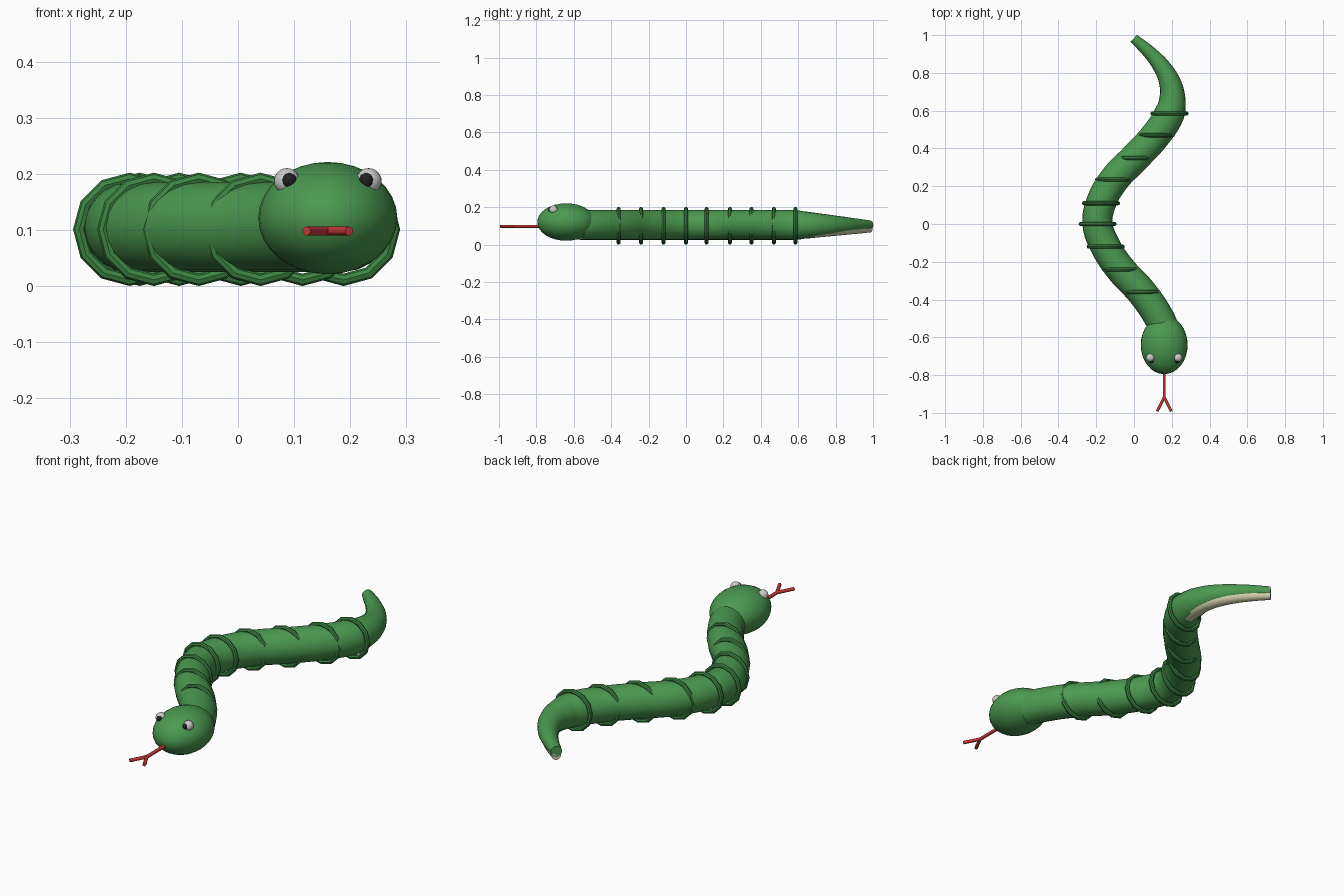
import bpy
from math import radians, pi
from mathutils import Vector

if "Cube" in bpy.data.objects:
    bpy.data.objects.remove(bpy.data.objects["Cube"])


def material(name, rgb):
    m = bpy.data.materials.new(name)
    m.diffuse_color = (*rgb, 1)
    m.use_nodes = True
    m.node_tree.nodes["Principled BSDF"].inputs["Base Color"].default_value = m.diffuse_color
    return m


GREEN = material("green", (0.07, 0.32, 0.08))
DARK_GREEN = material("ring_green", (0.045, 0.23, 0.055))
CREAM = material("cream", (0.68, 0.66, 0.42))
WHITE = material("white", (0.8, 0.8, 0.8))
BLACK = material("black", (0.015, 0.015, 0.015))
RED = material("red", (0.6, 0.04, 0.04))


def finish(obj, name, mat, angle=40):
    obj.name = name
    obj.data.materials.clear()
    obj.data.materials.append(mat)
    bpy.ops.object.select_all(action='DESELECT')
    obj.select_set(True)
    bpy.context.view_layer.objects.active = obj
    bpy.ops.object.shade_smooth_by_angle(angle=radians(angle))
    return obj


def tube(name, path, z, radii, mat):
    """Sweep a round section along a smooth path at height z."""
    cu = bpy.data.curves.new(name, 'CURVE')
    cu.dimensions = '3D'
    cu.bevel_depth = 1
    cu.bevel_resolution = 8
    cu.resolution_u = 6
    cu.use_fill_caps = True
    sp = cu.splines.new('BEZIER')
    sp.bezier_points.add(len(path) - 1)
    for p, (x, y), r in zip(sp.bezier_points, path, radii):
        p.co = (x, y, z)
        p.radius = r
        p.handle_left_type = p.handle_right_type = 'AUTO'
    obj = bpy.data.objects.new(name, cu)
    bpy.context.collection.objects.link(obj)
    bpy.ops.object.select_all(action='DESELECT')
    obj.select_set(True)
    bpy.context.view_layer.objects.active = obj
    bpy.ops.object.convert(target='MESH')
    return finish(bpy.context.object, name, mat)


def ball(name, loc, size, mat, seg=32, rings=16):
    bpy.ops.mesh.primitive_uv_sphere_add(segments=seg, ring_count=rings, location=loc)
    obj = bpy.context.object
    obj.scale = size
    return finish(obj, name, mat)


def rod(name, a, b, r, mat):
    a, b = Vector(a), Vector(b)
    d = b - a
    bpy.ops.mesh.primitive_cylinder_add(vertices=10, radius=r, depth=d.length,
                                        location=(a + b) / 2)
    obj = bpy.context.object
    obj.rotation_euler = d.to_track_quat('Z', 'Y').to_euler()
    return finish(obj, name, mat)


# body and belly: S path that tapers over the tail
front = [(0.165, -0.57), (0.135, -0.5), (0.04, -0.36), (-0.07, -0.24), (-0.15, -0.12),
         (-0.193, 0.0), (-0.175, 0.11), (-0.105, 0.235), (0.005, 0.35), (0.115, 0.47),
         (0.188, 0.585)]
tail = [(0.203, 0.66), (0.193, 0.74), (0.155, 0.82), (0.09, 0.9), (-0.001, 0.983)]


def taper(full, tip):
    return [full] * len(front) + [full + (tip - full) * (y - 0.585) / 0.398 for _, y in tail]


tube("body", front + tail, 0.105, taper(0.08, 0.025), GREEN)
tube("belly", front + tail, 0.085, taper(0.058, 0.02), CREAM)

# upright rings around the body
for i, (x, y) in enumerate(front[2:]):
    bpy.ops.mesh.primitive_torus_add(location=(x, y, 0.101), rotation=(pi / 2, 0, 0),
                                     major_segments=12, minor_segments=8,
                                     major_radius=0.09, minor_radius=0.011)
    finish(bpy.context.object, f"body_ring_{i + 1}", DARK_GREEN)

# head, eyes and pupils
HX = 0.16
ball("head", (HX, -0.64, 0.121), (0.124, 0.155, 0.1), GREEN)
for side, s in (("left", 1), ("right", -1)):
    ball(f"eye_{side}", (HX + s * 0.073, -0.708, 0.187), (0.023,) * 3, WHITE, 20, 12)
    ball(f"pupil_{side}", (HX + s * 0.069, -0.723, 0.188), (0.0135,) * 3, BLACK, 16, 10)

# forked tongue
rod("tongue", (HX, -0.76, 0.098), (HX, -0.925, 0.098), 0.008, RED)
for side, s in (("left", 1), ("right", -1)):
    rod(f"tongue_fork_{side}", (HX, -0.918, 0.098), (HX + s * 0.038, -0.992, 0.098), 0.008, RED)
